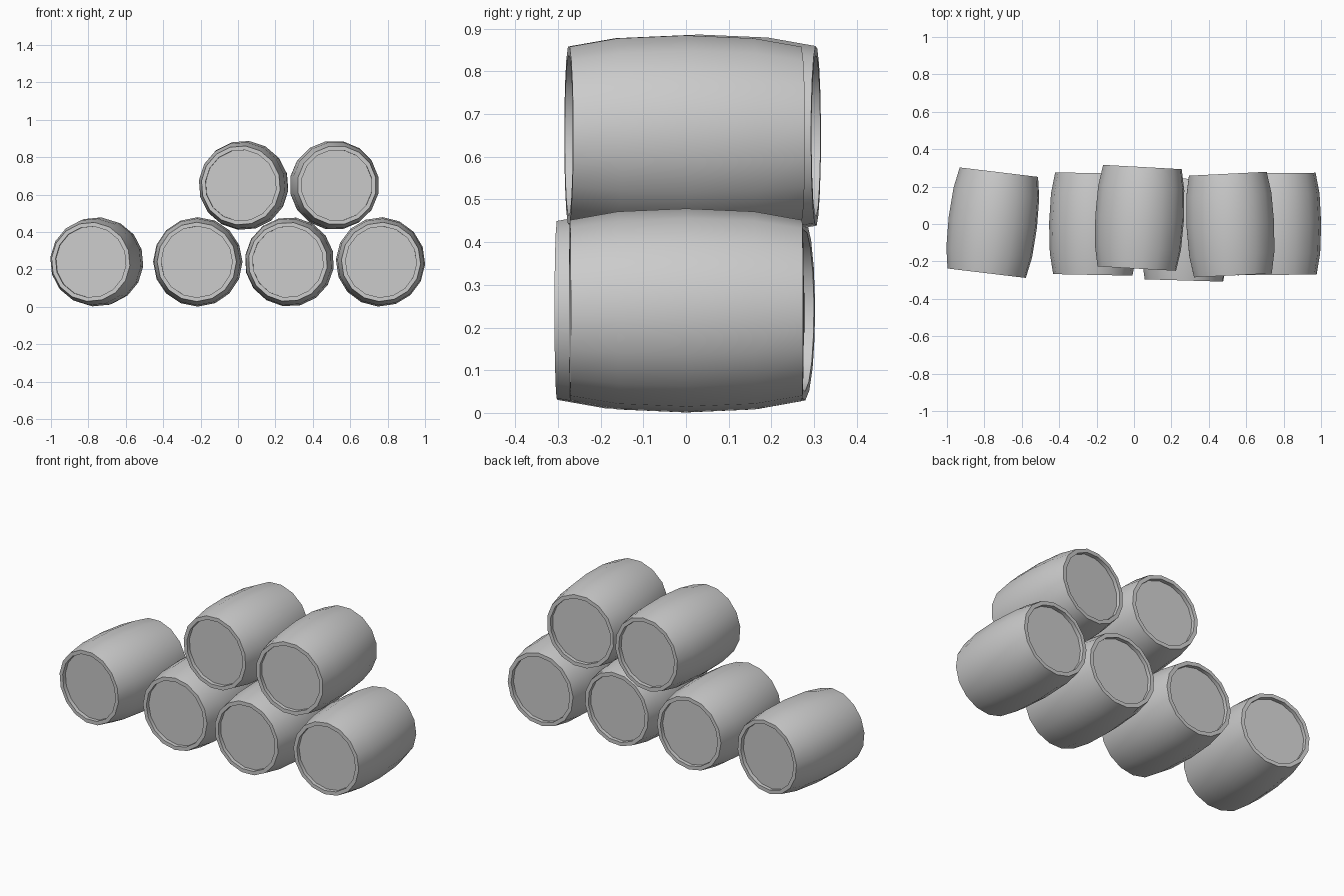
import bpy, math
from mathutils import Matrix

cube = bpy.data.objects.get("Cube")
if cube:
    bpy.data.objects.remove(cube, do_unlink=True)

# Single grey material
grey = bpy.data.materials.new("plain grey")
grey.use_nodes = True
COLOR = (0.6, 0.6, 0.6, 1)
grey.diffuse_color = COLOR
grey.node_tree.nodes["Principled BSDF"].inputs["Base Color"].default_value = COLOR

SIDES = 16
# Half of the lathe profile (radius, distance along axis), from lid to belly
HALF = [(0.19, 0.25), (0.19, 0.272), (0.212, 0.272), (0.232, 0.16)]
PROFILE = [(r, -d) for r, d in HALF] + [(0.239, 0)] + [(r, d) for r, d in reversed(HALF)]


def barrel(name, x, y, z, yaw, roll, pitch=0):
    """Lathe the profile around the y axis and cap it with recessed lids."""
    verts = []
    for r, d in PROFILE:
        for i in range(SIDES):
            a = math.tau * i / SIDES
            verts.append((r * math.cos(a), d, r * math.sin(a)))
    faces = []
    for k in range(len(PROFILE) - 1):
        for i in range(SIDES):
            j = (i + 1) % SIDES
            a, b = k * SIDES, (k + 1) * SIDES
            faces.append((a + i, b + i, b + j, a + j))
    last = (len(PROFILE) - 1) * SIDES
    faces.append(tuple(range(SIDES)))
    faces.append(tuple(reversed(range(last, last + SIDES))))
    mesh = bpy.data.meshes.new(name)
    mesh.from_pydata(verts, [], faces)
    mesh.materials.append(grey)
    obj = bpy.data.objects.new(name, mesh)
    bpy.context.collection.objects.link(obj)
    obj.matrix_world = (Matrix.Translation((x, y, z)) @ Matrix.Rotation(yaw, 4, 'Z')
                        @ Matrix.Rotation(pitch, 4, 'X') @ Matrix.Rotation(roll, 4, 'Y'))
    bpy.ops.object.select_all(action='DESELECT')
    obj.select_set(True)
    bpy.context.view_layer.objects.active = obj
    bpy.ops.object.shade_smooth_by_angle(angle=math.radians(35))


# Bottom row
barrel("lone_barrel", -0.755, 0.007, 0.24, -0.12, 0.1)
barrel("lower_right_barrel", -0.215, 0.0, 0.24, -0.02, 0.0)
barrel("lower_middle_barrel", 0.275, -0.03, 0.24, -0.03, 0.15)
barrel("lower_left_barrel", 0.762, 0.0, 0.24, 0.01, 0.05)
# Stacked on top
barrel("upper_right_barrel", 0.03, 0.033, 0.649, -0.055, 0.12)
barrel("upper_left_barrel", 0.515, -0.003, 0.65, 0.05, 0.2)
